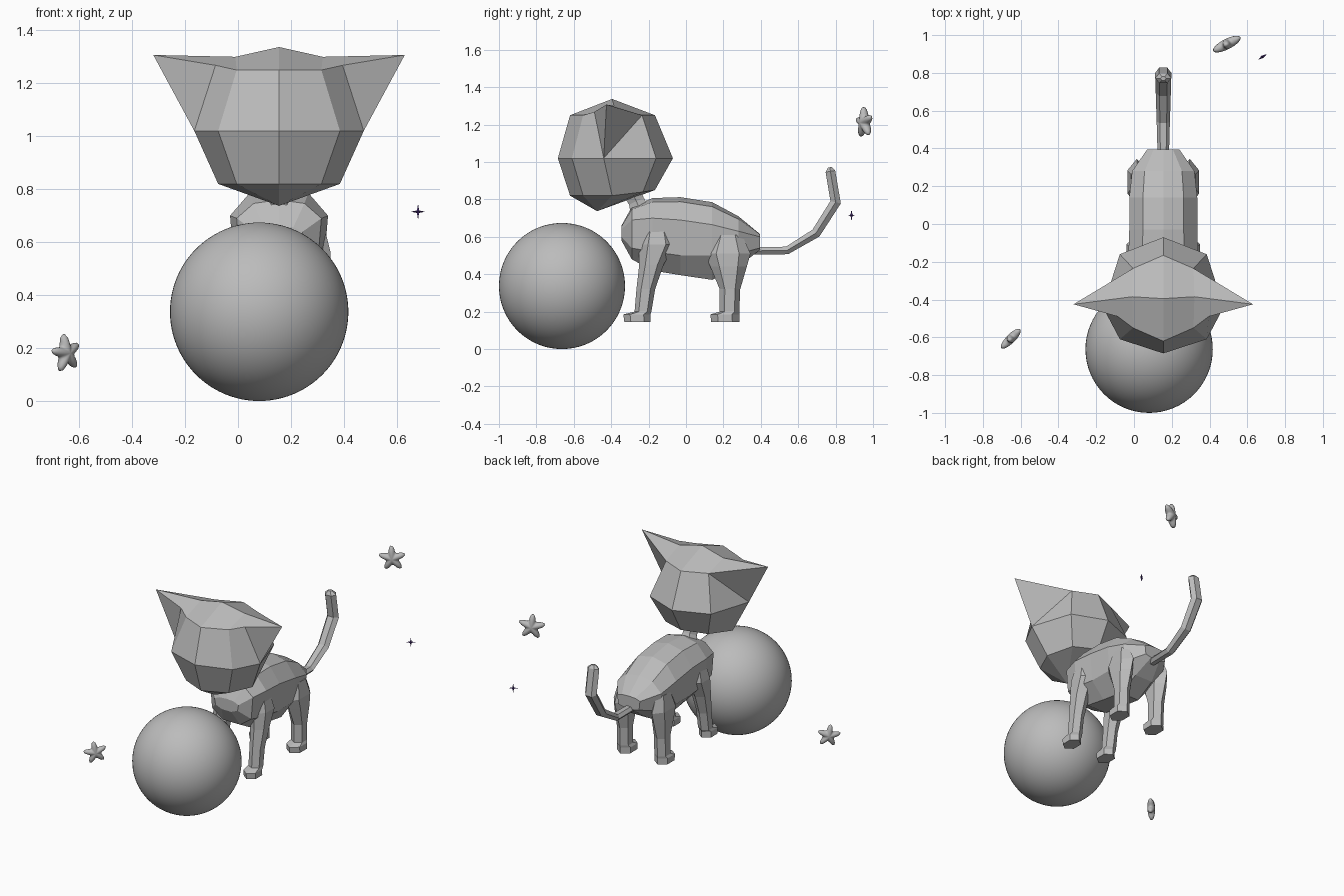
import bpy, bmesh, math
from mathutils import Matrix, Vector

cube = bpy.data.objects.get("Cube")
if cube:
    bpy.data.objects.remove(cube)

CX = 0.155  # centre line of the cat


def material(name, colour):
    m = bpy.data.materials.new(name)
    m.use_nodes = True
    m.diffuse_color = (*colour, 1)
    m.node_tree.nodes["Principled BSDF"].inputs["Base Color"].default_value = (*colour, 1)
    return m


GREY = material("grey", (0.5, 0.5, 0.5))
PURPLE = material("purple", (0.09, 0.04, 0.25))


def finish(name, bm, mat=GREY, loc=(0, 0, 0), smooth=False, mirror=False):
    bmesh.ops.recalc_face_normals(bm, faces=bm.faces)
    me = bpy.data.meshes.new(name)
    bm.to_mesh(me)
    bm.free()
    me.materials.append(mat)
    for p in me.polygons:
        p.use_smooth = smooth
    ob = bpy.data.objects.new(name, me)
    ob.location = loc
    bpy.context.collection.objects.link(ob)
    if mirror:
        ob.modifiers.new("mirror", 'MIRROR')


def loft(name, rings, mirror=False):
    """Skin a list of equal-length rings and cap both ends."""
    bm = bmesh.new()
    loops = [[bm.verts.new(p) for p in r] for r in rings]
    n = len(loops[0])
    for a, b in zip(loops, loops[1:]):
        for i in range(n):
            j = (i + 1) % n
            bm.faces.new((a[i], a[j], b[j], b[i]))
    bm.faces.new(loops[0])
    bm.faces.new(loops[-1])
    finish(name, bm, loc=(CX, 0, 0), mirror=mirror)


def tube(name, path, rx, rt, sides=6):
    """Tube along (y, z) points; rx is the half width, rt the half thickness."""
    pts = [Vector((0, y, z)) for y, z in path]
    rings = []
    for i, p in enumerate(pts):
        d = (pts[min(i + 1, len(pts) - 1)] - pts[max(i - 1, 0)]).normalized()
        up = Vector((0, -d.z, d.y))
        angles = [2 * math.pi * k / sides for k in range(sides)]
        rings.append([p + Vector((rx[i] * math.cos(a), 0, 0)) + up * rt[i] * math.sin(a)
                      for a in angles])
    loft(name, rings)


# Ball
bm = bmesh.new()
bmesh.ops.create_uvsphere(bm, u_segments=64, v_segments=48, radius=0.337)
finish("ball", bm, loc=(0.08, -0.663, 0.337), smooth=True)

# Head: half rings run front to back, then mirrored
bm = bmesh.new()


def add_points(*points):
    return [bm.verts.new(p) for p in points]


pole, ridge, ear, ear_base, chin = add_points(
    (0, -.395, 1.337), (.165, -.385, 1.30), (.475, -.425, 1.307),
    (.24, -.49, 1.268), (0, -.475, .737))
top = add_points((0, -.62, 1.25), (.16, -.55, 1.25), (.16, -.235, 1.25), (0, -.166, 1.25))
mid = add_points((0, -.685, 1.02), (.23, -.61, 1.02), (.32, -.44, 1.02),
                 (.23, -.16, 1.02), (0, -.07, 1.02))
low = add_points((0, -.62, .82), (.16, -.55, .82), (.23, -.395, .82),
                 (.16, -.23, .84), (0, -.166, .85))
for i in range(4):
    bm.faces.new((low[i], low[i + 1], mid[i + 1], mid[i]))
    bm.faces.new((chin, low[i + 1], low[i]))
for face in (
    # Crown
    (pole, top[0], top[1], ridge), (pole, ridge, top[2], top[3]),
    # Ear
    (ridge, top[1], ear_base, ear), (ridge, ear, top[2]),
    (mid[2], ear, ear_base), (mid[2], top[2], ear),
    # Upper face and back of the head
    (mid[0], mid[1], top[1], top[0]), (mid[1], mid[2], ear_base, top[1]),
    (mid[2], mid[3], top[2]), (mid[3], mid[4], top[3], top[2]),
):
    bm.faces.new(face)
finish("head", bm, loc=(CX, 0, 0), mirror=True)

# Neck
tube("neck", [(-.23, .70), (-.265, .79), (-.31, .88)], [.08, .05, .06], [.07, .05, .06])

# Body: y, top, upper side, lower side, belly, half width
STATIONS = [
    (-.345, .66, .64, .60, .58, .09),
    (-.29, .76, .69, .54, .48, .16),
    (-.18, .807, .70, .52, .42, .185),
    (-.03, .812, .69, .50, .395, .18),
    (.14, .785, .665, .50, .37, .18),
    (.28, .71, .63, .51, .44, .165),
    (.395, .615, .60, .54, .53, .085),
]
rings = []
for y, crest, upper, lower, belly, w in STATIONS:
    half = [(.6 * w, crest - .2 * (crest - upper)), (w, upper), (.92 * w, lower), (.4 * w, belly)]
    rings.append([(0, y, crest)] + [(x, y, z) for x, z in half]
                 + [(-x, y, z) for x, z in reversed(half)])
loft("body", rings)

# Tail
tube("tail", [(.36, .525), (.54, .527), (.695, .62), (.80, .785), (.772, .95), (.77, .972)],
     [.03, .035, .04, .043, .043, .015], [.024, .024, .03, .033, .03, .012])


# Legs: z, front y, back y, half width
def legs(name, sections, x):
    rings = []
    for z, y0, y1, w in sections:
        rings.append([(x + w / .866 * math.sin(k * math.pi / 3),
                       (y0 + y1) / 2 + (y1 - y0) / 2 * math.cos(k * math.pi / 3), z)
                      for k in range(6)])
    loft(name, rings, mirror=True)


legs("front_legs", [(.145, -.33, -.19, .045), (.185, -.335, -.19, .045), (.20, -.275, -.185, .04),
                    (.32, -.265, -.165, .04), (.45, -.25, -.12, .05), (.56, -.25, -.06, .055),
                    (.66, -.22, -.09, .03)], .14)
legs("back_legs", [(.145, .135, .285, .05), (.185, .13, .285, .05), (.20, .18, .285, .042),
                   (.32, .18, .29, .042), (.44, .13, .325, .05), (.51, .10, .345, .05),
                   (.61, .15, .30, .03)], .14)


# Puffy five-pointed stars
def star(name, loc, radius, turn, tip):
    bm = bmesh.new()
    bmesh.ops.create_uvsphere(bm, u_segments=40, v_segments=16, radius=1)
    for v in bm.verts:
        a = math.atan2(v.co.y, v.co.x)
        f = .5 + .5 * ((1 + math.cos(5 * (a - tip))) / 2) ** 1.5
        v.co = Vector((v.co.x * f, v.co.y * f, v.co.z * .32)) * radius
    bm.transform(Matrix.Rotation(turn, 4, 'Z') @ Matrix.Rotation(math.pi / 2, 4, 'X'))
    finish(name, bm, loc=loc, smooth=True)


star("front_star", (-.65, -.605, .18), .075, math.radians(45), math.radians(100))
star("back_star", (.493, .953, 1.21), .086, math.radians(27), math.radians(95))

# Four-pointed sparkle
bm = bmesh.new()
rim = []
for k in range(8):
    r = .007 if k % 2 else .03
    rim.append(bm.verts.new((r * math.cos(k * math.pi / 4), r * math.sin(k * math.pi / 4), 0)))
for side in (-.007, .007):
    centre = bm.verts.new((0, 0, side))
    for k in range(8):
        bm.faces.new((centre, rim[k], rim[(k + 1) % 8]))
bm.transform(Matrix.Rotation(math.radians(33), 4, 'Z') @ Matrix.Rotation(math.pi / 2, 4, 'X'))
finish("sparkle", bm, PURPLE, (.68, .885, .715))
